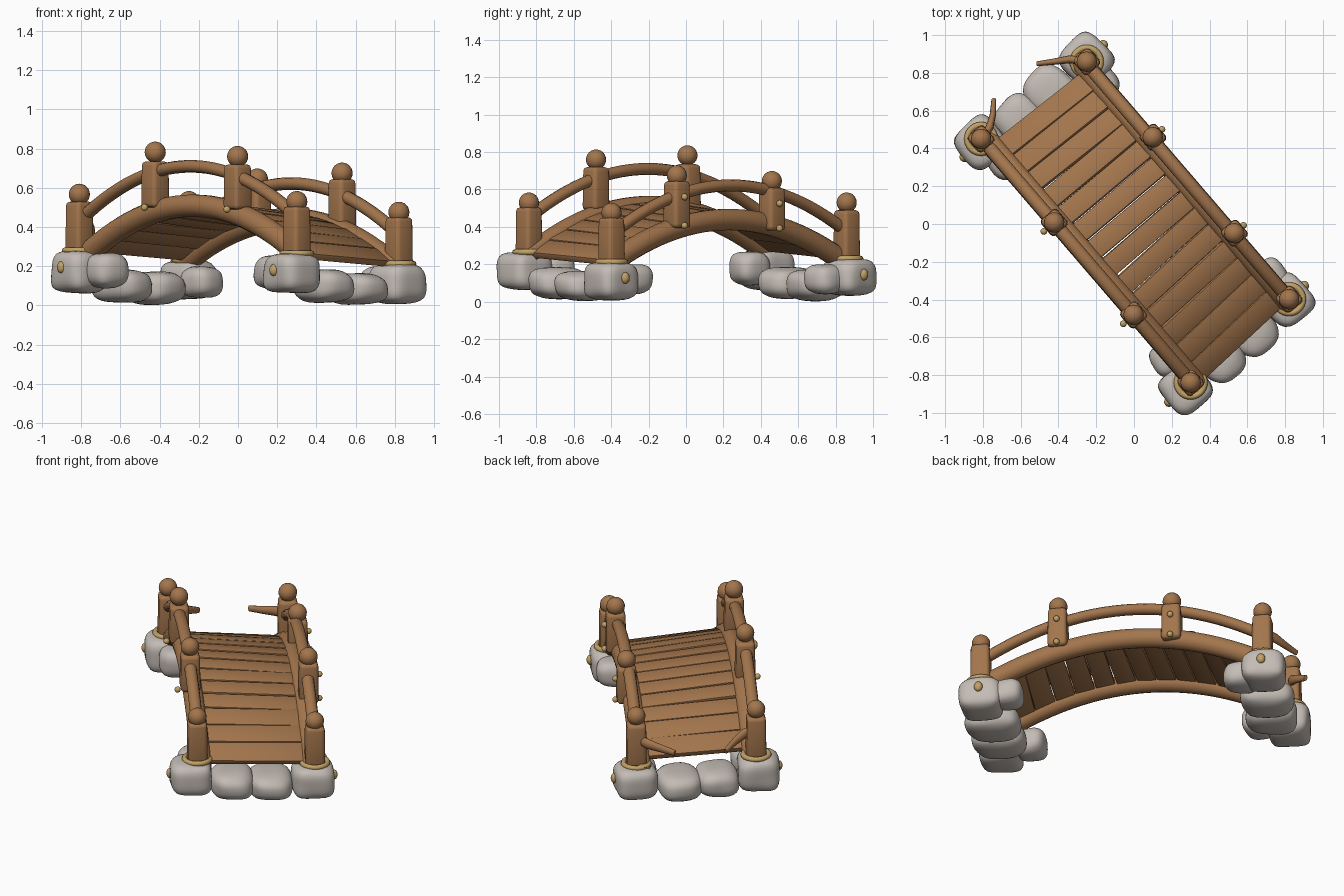
import bpy, bmesh, math, random
from mathutils import Vector, Matrix

if "Cube" in bpy.data.objects:
    bpy.data.objects.remove(bpy.data.objects["Cube"])
random.seed(4)

# Bridge frame: s along the span, t across it
U = Vector((0.652, -0.758, 0))
V = Vector((0.758, 0.652, 0))
O = Vector((0.015, 0.0175, 0))
Z = Vector((0, 0, 1))


def P(s, t, z):
    return O + U * s + V * t + Z * z


def frame(pos, a, b, c):
    m = Matrix((a, b, c)).transposed().to_4x4()
    m.translation = pos
    return m


def material(name, rgb):
    m = bpy.data.materials.new(name)
    m.diffuse_color = (*rgb, 1)
    m.use_nodes = True
    m.node_tree.nodes["Principled BSDF"].inputs["Base Color"].default_value = m.diffuse_color
    return m


WOOD = material("brown wood", (0.365, 0.178, 0.073))
STONE = material("grey stone", (0.55, 0.50, 0.46))
BRASS = material("golden brass", (0.54, 0.36, 0.13))


def add(name, bm, mat, angle=40):
    bmesh.ops.recalc_face_normals(bm, faces=bm.faces[:])
    me = bpy.data.meshes.new(name)
    bm.to_mesh(me)
    bm.free()
    me.materials.append(mat)
    ob = bpy.data.objects.new(name, me)
    bpy.context.collection.objects.link(ob)
    bpy.ops.object.select_all(action='DESELECT')
    ob.select_set(True)
    bpy.context.view_layer.objects.active = ob
    bpy.ops.object.shade_smooth_by_angle(angle=math.radians(angle))
    return ob


def box(name, mtx, size, mat, bevel, segs=2, taper=1.0):
    bm = bmesh.new()
    bmesh.ops.create_cube(bm, size=1)
    for v in bm.verts:
        k = taper if v.co.z > 0 else 1
        v.co = Vector((v.co.x * size[0] * k, v.co.y * size[1] * k, v.co.z * size[2]))
    bmesh.ops.bevel(bm, geom=bm.edges[:], offset=bevel, segments=segs,
                    profile=0.5, affect='EDGES')
    bm.transform(mtx)
    return add(name, bm, mat)


def ball(name, pos, r, mat, scale=(1, 1, 1)):
    bm = bmesh.new()
    bmesh.ops.create_uvsphere(bm, u_segments=20, v_segments=12, radius=r)
    bm.transform(frame(pos, U, V, Z) @ Matrix.Diagonal((*scale, 1)))
    return add(name, bm, mat, 80)


def tube(name, pts, radii, mat, sides=14, flat=1.0, closed=False):
    """Sweep a round section along points, keeping it upright."""
    bm = bmesh.new()
    n = len(pts)
    rings = []
    for i, p in enumerate(pts):
        if closed:
            d = pts[(i + 1) % n] - pts[i - 1]
        else:
            d = pts[min(i + 1, n - 1)] - pts[max(i - 1, 0)]
        side = d.cross(Z).normalized()
        up = side.cross(d).normalized()
        rings.append([bm.verts.new(p + side * math.cos(a) * radii[i] * flat
                                   + up * math.sin(a) * radii[i])
                      for a in (2 * math.pi * k / sides for k in range(sides))])
    for i in range(n if closed else n - 1):
        a, b = rings[i], rings[(i + 1) % n]
        for k in range(sides):
            bm.faces.new((a[k], a[(k + 1) % sides], b[(k + 1) % sides], b[k]))
    if not closed:
        bm.faces.new(rings[0])
        bm.faces.new(rings[-1])
    return add(name, bm, mat, 50)


def stone(name, s, t, z, hs, ht, hz, turn=0.0, n=3.4):
    """Rounded boulder: a gridded cube pulled to a super-ellipsoid."""
    bm = bmesh.new()
    bmesh.ops.create_cube(bm, size=2)
    bmesh.ops.subdivide_edges(bm, edges=bm.edges[:], cuts=9, use_grid_fill=True)
    ph = random.uniform(0, 6)
    for v in bm.verts:
        c = v.co
        k = sum(abs(q) ** n for q in c) ** (-1 / n)
        k *= 1 + 0.04 * math.sin(2.3 * c.x + ph) * math.cos(2 * c.y + 1.7 * c.z + ph)
        v.co = Vector((c.x * hs, c.y * ht, c.z * hz)) * k
    bm.transform(frame(P(s, t, z), U, V, Z) @ Matrix.Rotation(turn, 4, 'Z'))
    return add(name, bm, STONE, 80)


# Arch heights; the bridge sags slightly toward +t
def girder_z(s, t):
    w = (t + 0.33) / 0.66
    return (0.51 - 0.36 * s * s) * (1 - w) + (0.438 - 0.34 * s * s) * w


def rail_z(s, side):
    return 0.71 - 0.37 * s * s if side < 0 else 0.622 - 0.37 * s * s


# Side girders and handrails
for side, label in ((-1, "left"), (1, "right")):
    ss = [-0.86 + 1.72 * i / 28 for i in range(29)]
    tg = 0.32 * side
    tube(label + "_girder", [P(s, tg, girder_z(s, tg)) for s in ss],
         [0.058] * 29, WOOD)
    tube(label + "_handrail", [P(s, 0.34 * side, rail_z(s, side)) for s in ss[1:-1]],
         [0.032] * 27, WOOD, 12, 1.1)

# Curled rail ends at the back
for label, pts in (("left", [(-0.81, 0.45, 0.44), (-0.765, 0.51, 0.42),
                             (-0.747, 0.58, 0.39), (-0.742, 0.66, 0.36)]),
                   ("right", [(-0.25, 0.86, 0.39), (-0.34, 0.872, 0.38),
                              (-0.42, 0.86, 0.37), (-0.515, 0.848, 0.36)])):
    tube(label + "_rail_curl", [Vector(p) for p in pts],
         [0.032, 0.03, 0.024, 0.018], WOOD, 10, 0.7)

# Deck planks
N = 14
for i in range(N):
    s = -0.735 + 1.53 * i / (N - 1)
    e = 0.01
    along = (P(s + e, 0, girder_z(s + e, 0)) - P(s - e, 0, girder_z(s - e, 0))).normalized()
    across = P(s, 0.3, girder_z(s, 0.3)) - P(s, -0.3, girder_z(s, -0.3))
    across = (across - along * across.dot(along)).normalized()
    m = frame(P(s, 0, girder_z(s, 0) + 0.010), along, across, along.cross(across))
    m = m @ Matrix.Rotation(random.uniform(-0.012, 0.012), 4, 'Z') \
          @ Matrix.Rotation(random.uniform(-0.04, 0.04), 4, 'Y')
    pitch = 1.53 / (N - 1) / math.hypot(along.x, along.y)
    gap = 0.006 if abs(s) < 0.5 else 0.001
    box("plank_%d" % (i + 1), m, (pitch - gap, 0.62, 0.037), WOOD, 0.006)

# Posts: s, t, bottom, top, knob centre
POSTS = [(-0.866, -0.343, 0.24, 0.53, 0.567), (-0.278, -0.338, 0.50, 0.735, 0.782),
         (0.367, -0.338, 0.49, 0.72, 0.76), (0.836, -0.343, 0.22, 0.505, 0.53),
         (-0.811, 0.348, 0.19, 0.49, 0.53), (-0.28, 0.352, 0.38, 0.61, 0.645),
         (0.387, 0.348, 0.395, 0.645, 0.675), (0.841, 0.34, 0.17, 0.45, 0.475)]
# Corner stones under the end posts: s, t, bottom, top
CORNERS = {0: (-0.851, -0.356, 0.065, 0.28), 3: (0.839, -0.38, 0.065, 0.265),
           4: (-0.822, 0.355, 0.035, 0.23), 7: (0.839, 0.33, 0.01, 0.212)}
for i, (s, t, z0, z1, kz) in enumerate(POSTS):
    side = 1 if t > 0 else -1
    tag = "_%d" % (i + 1)
    w = 0.115
    box(("end_post" if i in CORNERS else "middle_post") + tag,
        frame(P(s, t, (z0 + z1) / 2), U, V, Z), (w, w, z1 - z0), WOOD, 0.022, 3, 0.95)
    ball("post_knob" + tag, P(s, t, kz), 0.054, WOOD)
    if i in CORNERS:
        # Corner stone, collar ring and stone stud
        cs, ct, b, top = CORNERS[i]
        stone("corner_stone" + tag, cs, ct, (b + top) / 2, 0.125, 0.122,
              (top - b) / 2, random.uniform(-0.1, 0.1), 3.8)
        ring = [P(s + 0.074 * math.cos(a), t + 0.074 * math.sin(a), top)
                for a in (2 * math.pi * k / 28 for k in range(28))]
        tube("post_collar" + tag, ring, [0.016] * 28, BRASS, 8, closed=True)
        ball("stone_stud" + tag, P(cs, ct + 0.12 * side, top - 0.085),
             0.028, BRASS, (0.9, 0.8, 1.1))
    elif side < 0:
        # Single peg on the left girder
        ball("post_peg" + tag, P(s, t - 0.072, z0), 0.018, BRASS)
    else:
        # Two pegs through the right rail and girder
        for z in (z0 + 0.012, z1 - 0.085):
            ball("post_peg" + tag, P(s, t + 0.064, z), 0.018, BRASS)

# Abutment stones between the corners and inside them: s, t, z, half sizes
STONES = [(-0.79, -0.12, 0.10, 0.15, 0.125, 0.085), (-0.80, 0.10, 0.09, 0.155, 0.13, 0.085),
          (0.81, -0.14, 0.10, 0.155, 0.125, 0.085), (0.81, 0.08, 0.085, 0.16, 0.13, 0.08),
          (-0.69, -0.31, 0.18, 0.10, 0.10, 0.09), (-0.68, 0.32, 0.12, 0.10, 0.10, 0.08),
          (0.66, -0.34, 0.17, 0.095, 0.10, 0.085), (0.69, 0.34, 0.12, 0.10, 0.09, 0.08)]
for i, (s, t, z, a, b, c) in enumerate(STONES):
    stone("abutment_stone_%d" % (i + 1), s, t, z, a, b, c, random.uniform(-0.15, 0.15), 2.8)
